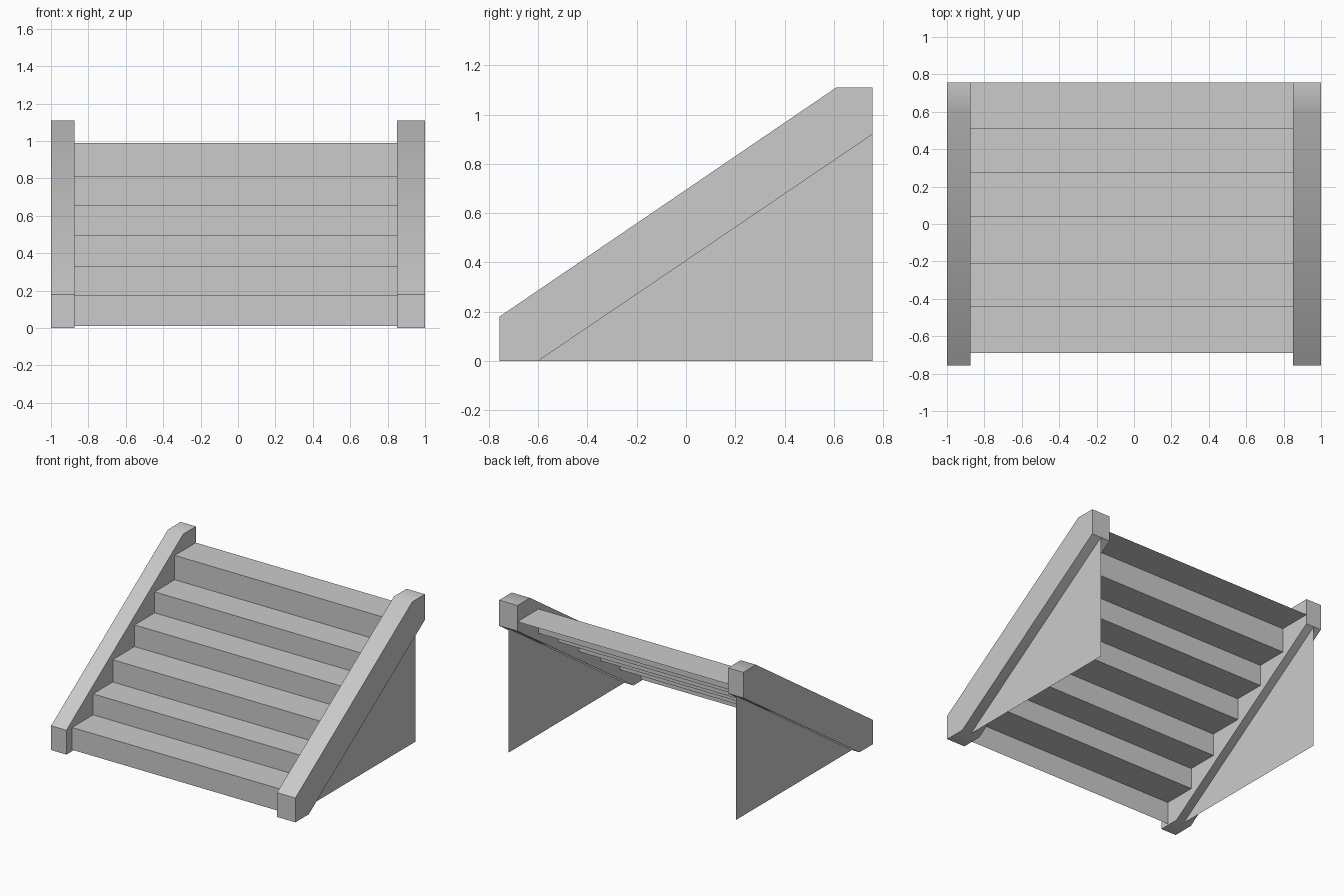
import bpy
import math

cube = bpy.data.objects.get("Cube")
if cube:
    bpy.data.objects.remove(cube, do_unlink=True)

# Single stone grey for the whole staircase
grey = bpy.data.materials.new("stone_grey")
grey.use_nodes = True
colour = (0.6, 0.6, 0.6, 1)
grey.diffuse_color = colour
grey.node_tree.nodes["Principled BSDF"].inputs["Base Color"].default_value = colour


def make_object(name, verts, faces):
    mesh = bpy.data.meshes.new(name)
    mesh.from_pydata(verts, [], faces)
    mesh.materials.append(grey)
    obj = bpy.data.objects.new(name, mesh)
    bpy.context.collection.objects.link(obj)
    return obj


def sweep(name, profile, x0, x1, closed):
    """Extrude a (y, z) profile along x; closed profiles get end caps."""
    n = len(profile)
    verts = [(x, y, z) for x in (x0, x1) for y, z in profile]
    faces = [(i, (i + 1) % n, (i + 1) % n + n, i + n)
             for i in range(n if closed else n - 1)]
    if closed:
        faces += [tuple(reversed(range(n))), tuple(range(n, 2 * n))]
    return make_object(name, verts, faces)


# Open zigzag sheet of risers and treads
nosing_y = [-0.69, -0.445, -0.215, 0.04, 0.275, 0.51, 0.757]
tread_z = [0.01, 0.175, 0.33, 0.495, 0.655, 0.81, 0.99]
zigzag = [(nosing_y[0], tread_z[0])]
for i in range(1, len(tread_z)):
    zigzag += [(nosing_y[i - 1], tread_z[i]), (nosing_y[i], tread_z[i])]
# Reversed so the faces look up and forward
sweep("steps", zigzag[::-1], -0.875, 0.85, False)

# Sloping side rails with a thin triangular wall under each
rail = [(-0.757, 0), (-0.6, 0), (0.757, 0.92), (0.757, 1.11),
        (0.61, 1.11), (-0.757, 0.18)]
wall = [(-0.6, 0), (0.757, 0), (0.757, 0.92)]
for side, x0, x1 in (("right", -1, -0.875), ("left", 0.85, 1)):
    rail_obj = sweep(side + "_rail", rail, x0, x1, True)
    bpy.ops.object.select_all(action="DESELECT")
    rail_obj.select_set(True)
    bpy.context.view_layer.objects.active = rail_obj
    bpy.ops.object.shade_smooth_by_angle(angle=math.radians(40))
    middle = (x0 + x1) / 2
    loop = (0, 1, 2) if side == "left" else (2, 1, 0)
    make_object(side + "_wall", [(middle, y, z) for y, z in wall], [loop])
